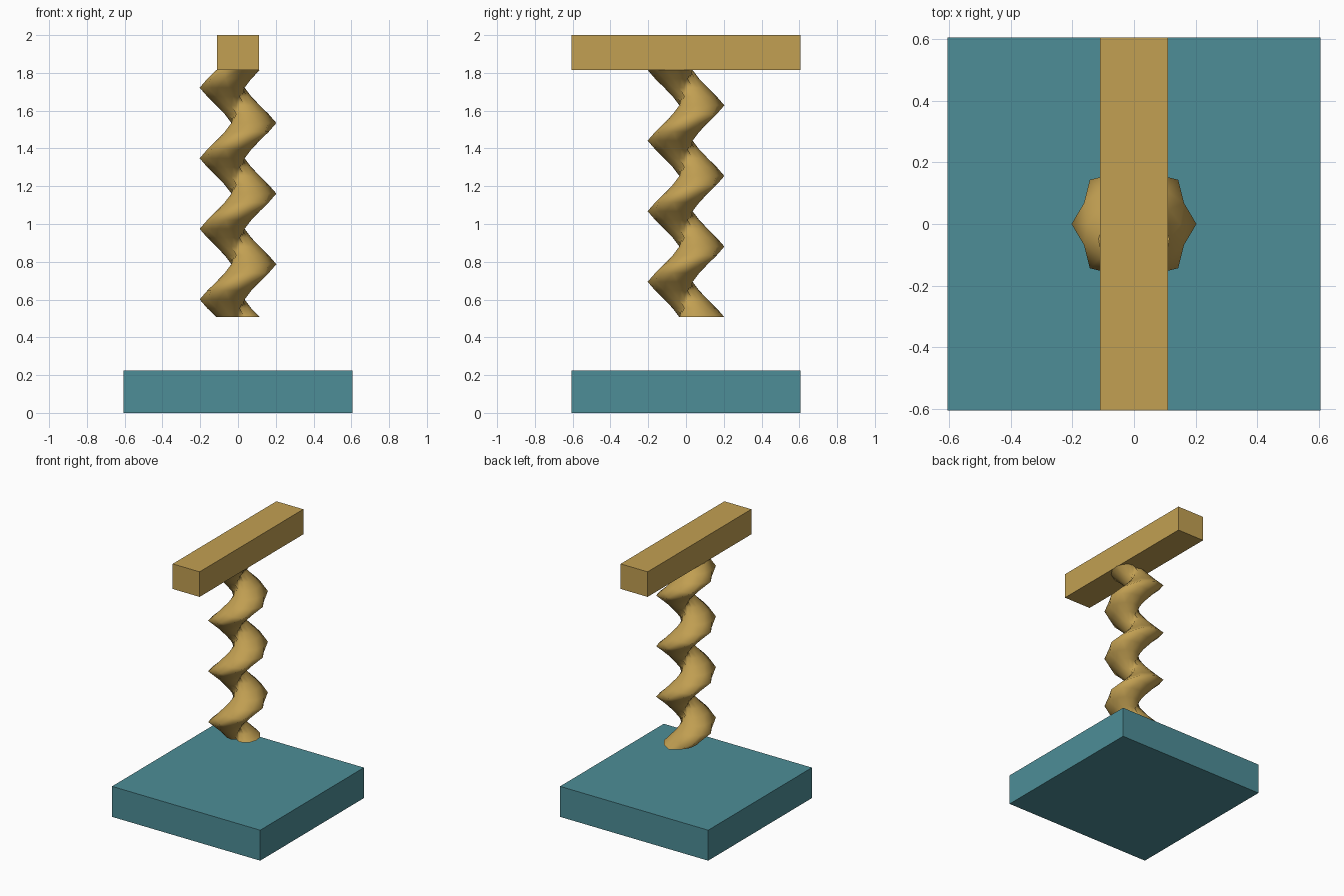
import bpy
import math

if "Cube" in bpy.data.objects:
    bpy.data.objects.remove(bpy.data.objects["Cube"], do_unlink=True)


def make_material(name, color):
    mat = bpy.data.materials.new(name)
    mat.use_nodes = True
    mat.diffuse_color = (*color, 1)
    mat.node_tree.nodes["Principled BSDF"].inputs["Base Color"].default_value = (*color, 1)
    return mat


gold = make_material("gold", (0.54, 0.35, 0.085))
teal = make_material("teal", (0.075, 0.27, 0.31))


def make_object(name, verts, faces, mat):
    mesh = bpy.data.meshes.new(name)
    mesh.from_pydata(verts, [], faces)
    mesh.materials.append(mat)
    obj = bpy.data.objects.new(name, mesh)
    bpy.context.collection.objects.link(obj)
    return obj


def make_block(name, size, bottom, mat):
    bpy.ops.mesh.primitive_cube_add(size=1, location=(0, 0, bottom + size[2] / 2))
    obj = bpy.context.object
    obj.name = name
    obj.scale = size
    bpy.ops.object.transform_apply(location=False, rotation=False, scale=True)
    obj.data.materials.append(mat)


# Base slab and handle bar
make_block("base_slab", (1.21, 1.21, 0.225), 0, teal)
make_block("handle_bar", (0.22, 1.21, 0.185), 1.815, gold)

# Screw: rings whose radius falls away from a ridge that climbs as a helix
SIDES, STEPS, TURNS = 16, 28, 3.5
BOTTOM, TOP, RADIUS = 0.507, 1.815, 0.203


def screw_radius(angle, ridge):
    away = abs((angle - ridge + math.pi) % math.tau - math.pi) / math.pi
    return max(RADIUS * (1 - away ** 0.97), 0.004)


verts = []
for step in range(STEPS + 1):
    t = step / STEPS
    ridge = math.pi / 2 + t * TURNS * math.tau
    for side in range(SIDES):
        a = side * math.tau / SIDES
        r = screw_radius(a, ridge)
        verts.append((r * math.cos(a), r * math.sin(a), BOTTOM + t * (TOP - BOTTOM)))

faces = []
for step in range(STEPS):
    for side in range(SIDES):
        a = step * SIDES + side
        b = step * SIDES + (side + 1) % SIDES
        faces.append((a, b, b + SIDES, a + SIDES))
faces.append(tuple(reversed(range(SIDES))))
faces.append(tuple(range(STEPS * SIDES, (STEPS + 1) * SIDES)))

screw = make_object("screw", verts, faces, gold)
for poly in screw.data.polygons:
    poly.use_smooth = len(poly.vertices) == 4
